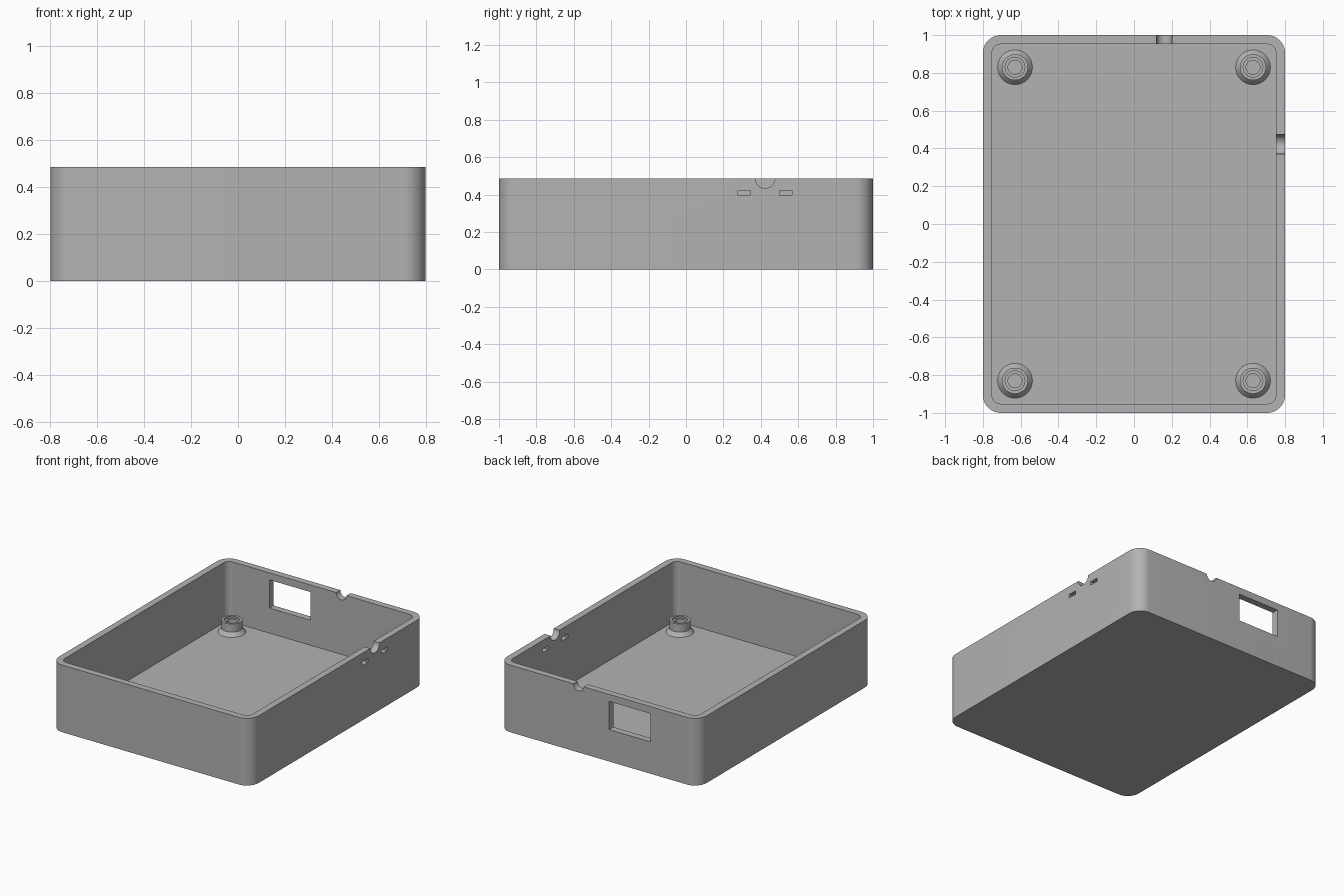
import bpy, bmesh, math
from mathutils import Matrix

old = bpy.data.objects.get("Cube")
if old:
    bpy.data.objects.remove(old, do_unlink=True)

W, D, H = 1.6, 2.0, 0.486
WALL, RADIUS = 0.048, 0.095
FLOOR = 0.05

grey = bpy.data.materials.new("plain grey")
grey.use_nodes = True
grey.diffuse_color = (0.45, 0.45, 0.45, 1)
grey.node_tree.nodes["Principled BSDF"].inputs["Base Color"].default_value = grey.diffuse_color


def finish(name, bm):
    bmesh.ops.recalc_face_normals(bm, faces=bm.faces)
    mesh = bpy.data.meshes.new(name)
    bm.to_mesh(mesh)
    bm.free()
    mesh.materials.append(grey)
    obj = bpy.data.objects.new(name, mesh)
    bpy.context.collection.objects.link(obj)
    return obj


def smooth(obj):
    bpy.ops.object.select_all(action="DESELECT")
    obj.select_set(True)
    bpy.context.view_layer.objects.active = obj
    bpy.ops.object.shade_smooth_by_angle(angle=math.radians(30))


def bridge(bm, a, b):
    for i in range(len(a)):
        j = (i + 1) % len(a)
        bm.faces.new((a[i], a[j], b[j], b[i]))


def rounded_ring(bm, inset, z, steps=10):
    r = RADIUS - inset
    corners = ((1, 1), (-1, 1), (-1, -1), (1, -1))
    ring = []
    for k, (sx, sy) in enumerate(corners):
        for i in range(steps + 1):
            a = math.pi / 2 * (k + i / steps)
            ring.append(bm.verts.new((sx * (W / 2 - RADIUS) + r * math.cos(a),
                                      sy * (D / 2 - RADIUS) + r * math.sin(a), z)))
    return ring


# Open tray with rounded corners
bm = bmesh.new()
rings = [rounded_ring(bm, i, z) for i, z in ((0, 0), (0, H), (WALL, H), (WALL, FLOOR))]
for a, b in zip(rings, rings[1:]):
    bridge(bm, a, b)
bm.faces.new(rings[0])
bm.faces.new(rings[-1])
tray = finish("tray", bm)


# Openings through the walls
def cut(obj):
    obj.hide_render = True
    obj.hide_viewport = True
    mod = tray.modifiers.new(obj.name, "BOOLEAN")
    mod.operation = "DIFFERENCE"
    mod.solver = "EXACT"
    mod.object = obj


def box_cutter(name, centre, size):
    bm = bmesh.new()
    bmesh.ops.create_cube(bm, size=1, matrix=Matrix.Translation(centre) @ Matrix.Diagonal((*size, 1)))
    cut(finish(name, bm))


def round_cutter(name, centre, radius, axis):
    bm = bmesh.new()
    turn = Matrix.Rotation(math.pi / 2, 4, axis)
    bmesh.ops.create_cone(bm, cap_ends=True, segments=48, radius1=radius, radius2=radius,
                          depth=0.2, matrix=Matrix.Translation(centre) @ turn)
    cut(finish(name, bm))


box_cutter("back_window_cutter", (-0.25, D / 2, 0.333), (0.33, 0.2, 0.204))
for side, y in (("front", 0.311), ("back", 0.534)):
    box_cutter(side + "_slot_cutter", (W / 2, y, 0.41), (0.2, 0.066, 0.026))
round_cutter("side_notch_cutter", (W / 2, 0.423, H), 0.052, "Y")
round_cutter("back_notch_cutter", (0.16, D / 2, H), 0.041, "X")

# Bake the openings, then shade
bpy.context.view_layer.update()
baked = bpy.data.meshes.new_from_object(tray.evaluated_get(bpy.context.evaluated_depsgraph_get()))
tray.modifiers.clear()
tray.data = baked
for obj in [o for o in bpy.data.objects if o.name.endswith("_cutter")]:
    bpy.data.objects.remove(obj, do_unlink=True)
smooth(tray)

# Flared screw posts with a stepped hole
PROFILE = ((0.092, FLOOR), (0.069, 0.078), (0.069, 0.137), (0.052, 0.137),
           (0.052, 0.125), (0.037, 0.125), (0.037, FLOOR + 0.002))


def post(name, x, y, segments=40):
    bm = bmesh.new()
    rings = []
    for r, z in PROFILE:
        angles = [math.tau * i / segments for i in range(segments)]
        rings.append([bm.verts.new((x + r * math.cos(a), y + r * math.sin(a), z)) for a in angles])
    for a, b in zip(rings, rings[1:]):
        bridge(bm, a, b)
    bm.faces.new(rings[0])
    bm.faces.new(rings[-1])
    smooth(finish(name, bm))


for end, y in (("front", -0.83), ("back", 0.83)):
    for side, x in (("right", -0.63), ("left", 0.63)):
        post(f"{end}_{side}_post", x, y)
